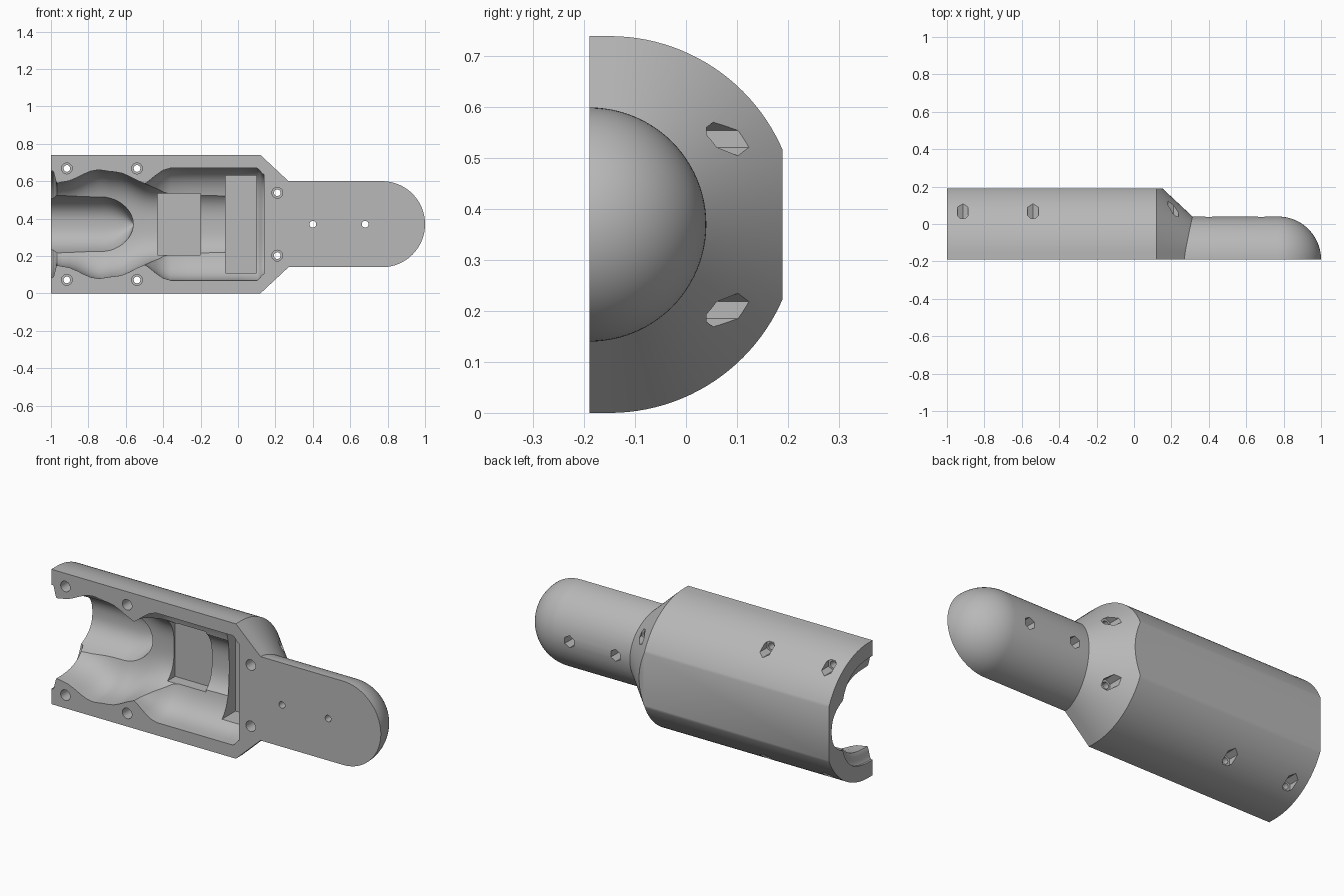
import bpy, bmesh, math
from mathutils import Matrix, Vector

cube = bpy.data.objects.get("Cube")
if cube:
    bpy.data.objects.remove(cube, do_unlink=True)

MID = 0.37       # height of the long axis
FRONT = -0.19    # flat mating face

plastic = bpy.data.materials.new("grey plastic")
plastic.use_nodes = True
grey = (0.48, 0.48, 0.48, 1)
plastic.diffuse_color = grey
plastic.node_tree.nodes["Principled BSDF"].inputs["Base Color"].default_value = grey


def make_object(name, bm):
    bmesh.ops.recalc_face_normals(bm, faces=bm.faces)
    mesh = bpy.data.meshes.new(name)
    bm.to_mesh(mesh)
    bm.free()
    mesh.materials.append(plastic)
    obj = bpy.data.objects.new(name, mesh)
    bpy.context.scene.collection.objects.link(obj)
    return obj


def loft(sections, centre=FRONT, front=FRONT, power=2, steps=48):
    """Skin half-round sections given as (x, half width, depth)."""
    bm = bmesh.new()
    rings = []
    for x, w, d in sections:
        points = []
        for i in range(steps + 1):
            a = math.pi * (i / steps - 0.5)
            s, c = math.sin(a), max(0, math.cos(a))
            z = math.copysign(abs(s) ** (2 / power), s) * w
            points.append((x, centre + d * c ** (2 / power), MID + z))
        if front < centre:
            points = [(x, front, MID - w)] + points + [(x, front, MID + w)]
        rings.append([bm.verts.new(p) for p in points])
    n = len(rings[0])
    for a, b in zip(rings, rings[1:]):
        for i in range(n):
            j = (i + 1) % n
            bm.faces.new((a[i], a[j], b[j], b[i]))
    bm.faces.new(rings[0])
    bm.faces.new(rings[-1])
    return bm


def eased(keys, steps=5):
    """Fill in smooth steps between key sections."""
    out = []
    for a, b in zip(keys, keys[1:]):
        for i in range(steps):
            t = i / steps
            e = t * t * (3 - 2 * t)
            out.append((a[0] + (b[0] - a[0]) * t,
                        a[1] + (b[1] - a[1]) * e, a[2] + (b[2] - a[2]) * e))
    return out + [keys[-1]]


def box(x0, x1, y0, y1, half):
    bm = bmesh.new()
    bmesh.ops.create_cube(bm, size=1)
    bmesh.ops.scale(bm, vec=(x1 - x0, y1 - y0, 2 * half), verts=bm.verts)
    bmesh.ops.translate(bm, vec=((x0 + x1) / 2, (y0 + y1) / 2, MID), verts=bm.verts)
    return bm


def prism(x, z, r, y0, y1, sides):
    bm = bmesh.new()
    turn = Matrix.Rotation(math.pi / 2, 4, "X")
    place = Matrix.Translation(Vector((x, (y0 + y1) / 2, z)))
    bmesh.ops.create_cone(bm, cap_ends=True, segments=sides, radius1=r, radius2=r,
                          depth=y1 - y0, matrix=place @ turn)
    return bm


def combine(target, bm, operation="DIFFERENCE"):
    helper = make_object("helper", bm)
    helper.hide_render = True
    mod = target.modifiers.new("combine", "BOOLEAN")
    mod.operation, mod.solver, mod.object = operation, "EXACT", helper
    bpy.context.view_layer.update()
    graph = bpy.context.evaluated_depsgraph_get()
    result = bpy.data.meshes.new_from_object(target.evaluated_get(graph))
    target.modifiers.clear()
    target.data = result
    bpy.data.objects.remove(helper, do_unlink=True)


# Main shell with tapered shoulder, sliced flat along the back
bm = loft([(-1, 0.37, 0.37), (0.12, 0.37, 0.37), (0.27, 0.23, 0.23),
           (0.315, 0.188, 0.188)], centre=-0.15, steps=64)
cut = bmesh.ops.bisect_plane(bm, geom=bm.verts[:] + bm.edges[:] + bm.faces[:],
                             plane_co=(0, 0.19, 0), plane_no=(0, 1, 0), clear_outer=True)
rim = [e for e in cut["geom_cut"] if isinstance(e, bmesh.types.BMEdge)]
bmesh.ops.holes_fill(bm, edges=rim)
shell = make_object("half_shell", bm)

# Round-ended nose
R = 0.23
nose = [(0.2, R, R)]
for i in range(25):
    a = math.pi / 2 * i / 24
    r = max(0.002, R * math.cos(a))
    nose.append((0.77 + R * math.sin(a), r, r))
combine(shell, loft(nose), "UNION")

# Wavy inner channel, open at the end
channel = [(-1.05, 0.29, 0.27), (-0.99, 0.285, 0.27), (-0.968, 0.22, 0.25),
           (-0.94, 0.225, 0.25), (-0.75, 0.29, 0.25), (-0.66, 0.28, 0.25),
           (-0.46, 0.21, 0.25), (-0.07, 0.2, 0.25)]
combine(shell, loft(eased(channel), front=-0.3, power=2.8))

# Wide pocket behind the shoulder
pocket = [(-0.56, 0.19, 0.1), (-0.36, 0.3, 0.21), (0.1, 0.3, 0.21), (0.14, 0.265, 0.17)]
combine(shell, loft(eased(pocket), front=-0.3, power=3))

# Deep round-ended recess at the open end
recess = [(-1.05, 0.175, 0.355)]
for i in range(17):
    a = math.pi / 2 * i / 16
    recess.append((-0.735 + 0.175 * math.sin(a), max(0.003, 0.175 * math.cos(a)), 0.355))
combine(shell, loft(recess, front=-0.3, power=2.5))

# Flat seat and cross slot
combine(shell, box(-0.43, -0.2, -0.3, 0.07, 0.165))
combine(shell, box(-0.068, 0.1, -0.3, 0.075, 0.26))

# Screw holes with counterbores in front and hexagonal nut pockets behind
for side in (-1, 1):
    for x, dz, seat in ((-0.915, 0.298, 0.03), (-0.54, 0.298, 0.03), (0.21, 0.168, 0.04)):
        z = MID + side * dz
        combine(shell, prism(x, z, 0.018, -0.3, 0.3, 20))
        combine(shell, prism(x, z, 0.029, -0.3, -0.09, 20))
        combine(shell, prism(x, z, 0.033, seat, 0.3, 6))

# Nose holes
for x in (0.4, 0.68):
    combine(shell, prism(x, MID, 0.018, -0.3, 0.3, 20))
    combine(shell, prism(x, MID, 0.033, -0.03, 0.3, 6))

# Smooth shading with crisp edges
bpy.ops.object.select_all(action="DESELECT")
shell.select_set(True)
bpy.context.view_layer.objects.active = shell
bpy.ops.object.shade_smooth_by_angle(angle=math.radians(30))
